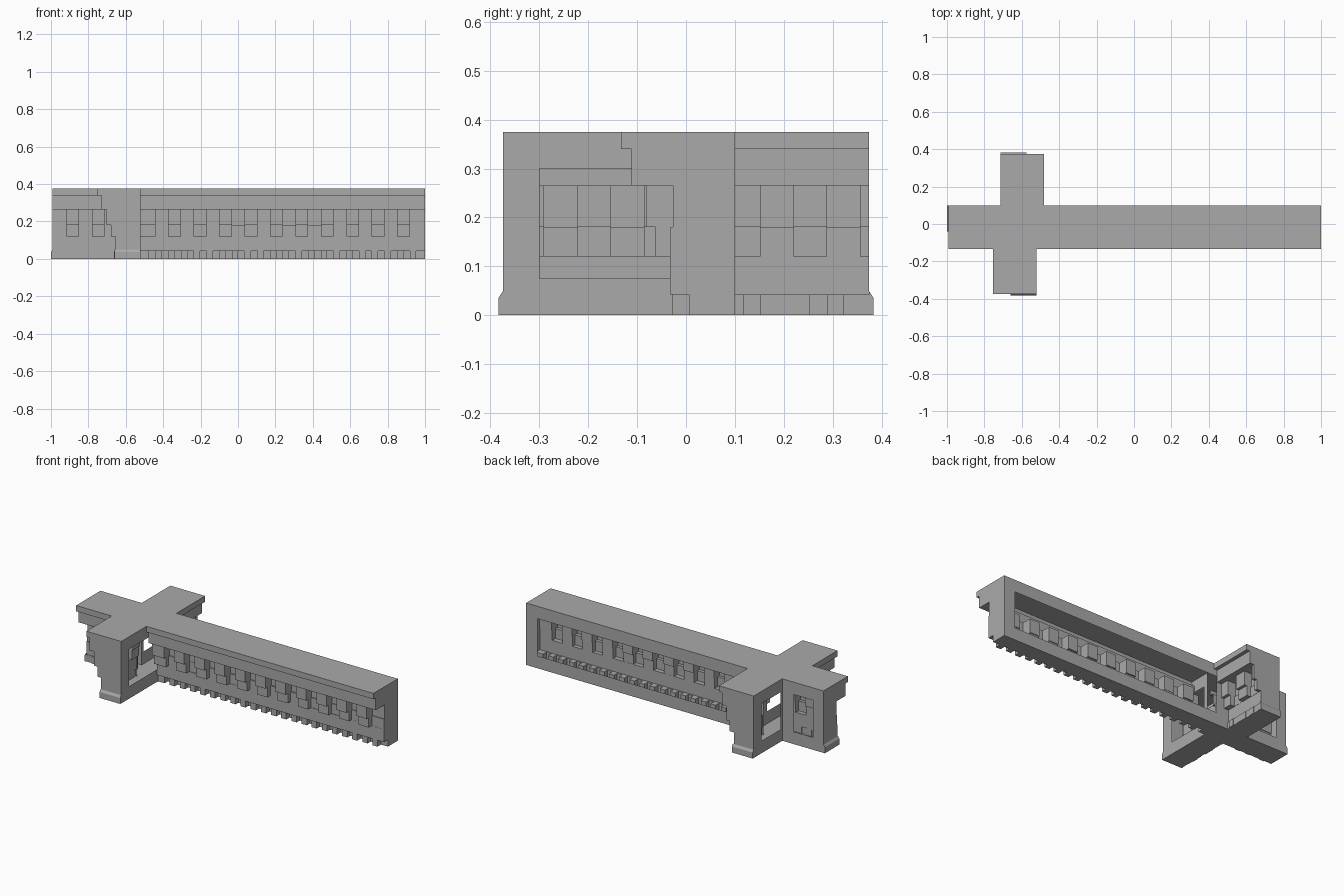
import bpy, random
from mathutils import Vector

random.seed(4)
if "Cube" in bpy.data.objects:
    bpy.data.objects.remove(bpy.data.objects["Cube"])

stone = bpy.data.materials.new("grey stone")
stone.use_nodes = True
stone.diffuse_color = (0.4, 0.4, 0.4, 1)
stone.node_tree.nodes["Principled BSDF"].inputs["Base Color"].default_value = (0.4, 0.4, 0.4, 1)

HEIGHT = 0.375
STEP = 0.034                                   # quarter of the corbel spacing
ROWS = [0, 0.042, 0.12, 0.18, 0.265, 0.34, HEIGHT]
X, Y, Z = Vector((1, 0, 0)), Vector((0, 1, 0)), Vector((0, 0, 1))


class Shell:
    """Collects flat quads in a local frame: along, outward, up."""

    def __init__(self, origin=(0, 0, 0), along=X, out=Y):
        self.origin, self.along, self.out = Vector(origin), along, out
        self.verts, self.faces = [], []

    def turn(self, p):
        return self.along * p[0] + self.out * p[1] + Z * p[2]

    def quad(self, points, facing):
        pts = [self.origin + self.turn(p) for p in points]
        normal = (pts[1] - pts[0]).cross(pts[2] - pts[1])
        if normal.dot(self.turn(facing)) < 0:
            pts.reverse()
        n = len(self.verts)
        self.verts += pts
        self.faces.append(range(n, n + 4))

    def along_face(self, u0, u1, z0, z1, d, facing):
        self.quad([(u0, d, z0), (u1, d, z0), (u1, d, z1), (u0, d, z1)], (0, facing, 0))

    def level(self, u0, u1, d0, d1, z, facing):
        self.quad([(u0, d0, z), (u1, d0, z), (u1, d1, z), (u0, d1, z)], (0, 0, facing))

    def cross(self, u, d0, d1, z0, z1, facing):
        self.quad([(u, d0, z0), (u, d1, z0), (u, d1, z1), (u, d0, z1)], (facing, 0, 0))

    def finish(self, name):
        mesh = bpy.data.meshes.new(name)
        mesh.from_pydata(self.verts, [], [tuple(f) for f in self.faces])
        mesh.materials.append(stone)
        obj = bpy.data.objects.new(name, mesh)
        bpy.context.collection.objects.link(obj)


def depth(col, row, teeth, rough):
    """How far the stonework stands out from the flat back of an arm."""
    corbel = (col // 2) % 2 == 0
    if row == 0:
        base = (0.125 if col % 2 == 0 else 0.095) if teeth else 0.139
        block = col
    else:
        base = [0, 0.135, 0.16 if corbel else 0.131,
                0.18 if corbel else 0.125, 0.211, 0.233][row]
        block = col // 2 if row in (2, 3) else 0
    key = (block, row)
    if key not in rough:
        rough[key] = random.uniform(-0.003, 0.003) if row < 4 else 0
    return base + rough[key]


def arm(name, origin, along, out, u0, u1, tip, start, back, window, teeth=False):
    """One hollow arm; tip is +1 or -1 for the closed end along its length."""
    s, rough = Shell(origin, along, out), {}
    # Columns of stones, following the corbel spacing
    first = int((u0 - start) // STEP)
    cols = []
    for i in range(first, first + int((u1 - u0) / STEP) + 3):
        a, b = max(u0, start + i * STEP), min(u1, start + (i + 1) * STEP)
        if b - a > 0.015:
            cols.append([i, a, b])
    cols[0][1], cols[-1][2] = u0, u1
    grid = [[depth(i, r, teeth, rough) for r in range(len(ROWS) - 1)] for i, a, b in cols]

    # Stepped face, then the top, underside and closed end
    for c, (i, a, b) in enumerate(cols):
        for r, d in enumerate(grid[c]):
            z0, z1 = ROWS[r], ROWS[r + 1]
            s.along_face(a, b, z0, z1, d, 1)
            if r and grid[c][r - 1] != d:
                below = grid[c][r - 1]
                s.level(a, b, below, d, z0, -1 if d > below else 1)
            if c and grid[c - 1][r] != d:
                before = grid[c - 1][r]
                s.cross(a, before, d, z0, z1, -1 if d > before else 1)
        s.level(a, b, 0, grid[c][0], 0, -1)
        s.level(a, b, 0, grid[c][-1], HEIGHT, 1)
    end, column = (u1, grid[-1]) if tip > 0 else (u0, grid[0])
    for r, d in enumerate(column):
        s.cross(end, 0, d, ROWS[r], ROWS[r + 1], tip)

    # Flat back with a rectangular opening
    w0, w1 = window
    low, high = 0.075, 0.30
    s.along_face(back[0], back[1], 0, low, 0, -1)
    s.along_face(back[0], back[1], high, HEIGHT, 0, -1)
    if w0 > back[0]:
        s.along_face(back[0], w0, low, high, 0, -1)
    if w1 < back[1]:
        s.along_face(w1, back[1], low, high, 0, -1)
    s.finish(name)

    # Sloped foot at the closed end
    if not teeth:
        f = Shell(origin, along, out)
        toe, width, rise, lip = end + tip * 0.009, 0.139, 0.05, 0.036
        f.cross(toe, 0, width, 0, lip, tip)
        f.quad([(toe, 0, lip), (toe, width, lip), (end, width, rise), (end, 0, rise)],
               (tip, 0, 1))
        f.level(end, toe, 0, width, 0, -1)
        for d, facing in ((0, -1), (width, 1)):
            f.quad([(end, d, 0), (toe, d, 0), (toe, d, lip), (end, d, rise)],
                   (0, facing, 0))
        f.finish(name + "_foot")


# Four arms of the cornice
arm("long_arm", (0, 0.1, 0), X, -Y, -0.52, 1.0, 1, -0.509,
    (-0.59, 1.0), (-0.5, 0.925), teeth=True)
arm("short_arm", (0, 0.1, 0), X, -Y, -0.991, -0.65, -1, -0.917,
    (-0.991, -0.715), (-0.92, -0.79))
arm("front_arm", (-0.52, 0, 0), Y, -X, -0.374, -0.02, -1, -0.29,
    (-0.374, 0.0), (-0.30, -0.03))
arm("back_arm", (-0.715, 0, 0), Y, X, 0.1, 0.374, 1, 0.22,
    (0.1, 0.374), (0.115, 0.30))

# Plates closing the crossing above and below
crossing = Shell()
crossing.level(-0.72, -0.485, -0.13, 0.1, HEIGHT, 1)
crossing.level(-0.655, -0.515, -0.03, 0.1, 0, -1)
crossing.finish("crossing_plates")
